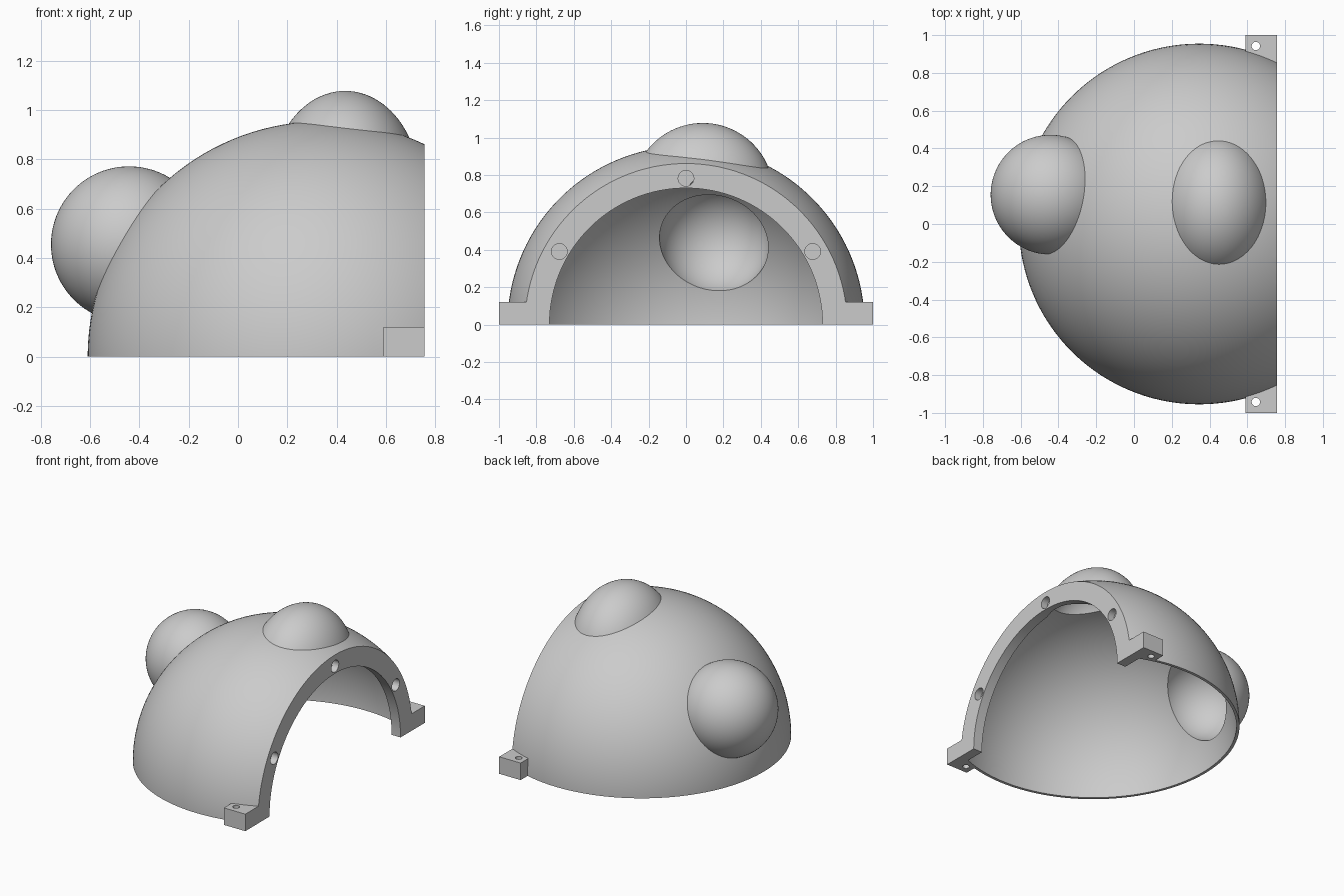
import bpy
import math

cube = bpy.data.objects.get("Cube")
if cube:
    bpy.data.objects.remove(cube, do_unlink=True)

DOME = (0.345, 0, 0)      # centre of the dome
FACE_X = 0.757            # flat open end
WALL = 0.02               # shell thickness

grey = bpy.data.materials.new("plain grey")
grey.use_nodes = True
grey.diffuse_color = (0.6, 0.6, 0.6, 1)
grey.node_tree.nodes["Principled BSDF"].inputs["Base Color"].default_value = (0.6, 0.6, 0.6, 1)


def finish(name):
    obj = bpy.context.object
    obj.name = name
    obj.data.materials.append(grey)
    bpy.ops.object.transform_apply(location=True, rotation=True, scale=True)
    return obj


def ball(name, centre, radii, segments=96):
    bpy.ops.mesh.primitive_uv_sphere_add(segments=segments, ring_count=segments // 2 - 1,
                                         radius=1, location=centre)
    bpy.context.object.scale = radii
    return finish(name)


def box(name, low, high):
    bpy.ops.mesh.primitive_cube_add(size=1, location=[(a + b) / 2 for a, b in zip(low, high)])
    bpy.context.object.scale = [b - a for a, b in zip(low, high)]
    return finish(name)


def rod(name, centre, radius, depth, along_x=False, sides=32):
    turn = (0, math.pi / 2, 0) if along_x else (0, 0, 0)
    bpy.ops.mesh.primitive_cylinder_add(vertices=sides, radius=radius, depth=depth,
                                        location=centre, rotation=turn)
    return finish(name)


def combine(target, other, operation):
    """Apply a boolean to target and discard the helper."""
    other.hide_render = True
    mod = target.modifiers.new("combine", "BOOLEAN")
    mod.operation, mod.object, mod.solver = operation, other, "EXACT"
    bpy.context.view_layer.objects.active = target
    bpy.ops.object.modifier_apply(modifier=mod.name)
    bpy.data.objects.remove(other, do_unlink=True)


# Solid dome and its hollow, the hollow stopping short to leave an end ring
shell = ball("dome_shell", DOME, [0.955] * 3, 144)
hollow = ball("hollow", DOME, [0.955 - WALL] * 3, 144)
combine(hollow, box("hollow_limit", (FACE_X - 0.07, -2, -2), (3, 2, 2)), "DIFFERENCE")

# Side bulge and top bulge, hollow like the dome
bulges = [((-0.442, 0.155, 0.455), (0.317, 0.317, 0.317)),
          ((0.435, 0.09, 0.7), (0.3, 0.378, 0.378))]
for centre, radii in bulges:
    combine(shell, ball("bulge", centre, radii), "UNION")
    combine(hollow, ball("bulge_hollow", centre, [r - WALL for r in radii]), "UNION")

# Mounting tabs at both feet
for side in (-1, 1):
    low, high = sorted((0.82 * side, side))
    combine(shell, box("tab", (0.59, low, -0.1), (FACE_X, high, 0.12)), "UNION")

# Hollow out, open the arch, trim the base and the end
combine(shell, hollow, "DIFFERENCE")
combine(shell, rod("arch_opening", (0.8, 0, 0), 0.73, 0.5, True, 128), "DIFFERENCE")
combine(shell, box("base_trim", (-2, -2, -2), (2, 2, 0)), "DIFFERENCE")
combine(shell, box("end_trim", (FACE_X, -2, -2), (2, 2, 2)), "DIFFERENCE")

# Bolt holes in the tabs and around the ring
for side in (-1, 1):
    combine(shell, rod("tab_hole", (0.645, 0.942 * side, 0.06), 0.022, 0.4), "DIFFERENCE")
for angle in (30, 90, 150):
    a = math.radians(angle)
    spot = (FACE_X, 0.782 * math.cos(a), 0.782 * math.sin(a))
    combine(shell, rod("ring_hole", spot, 0.042, 0.1, True), "DIFFERENCE")

bpy.ops.object.select_all(action="DESELECT")
shell.select_set(True)
bpy.context.view_layer.objects.active = shell
bpy.ops.object.shade_smooth_by_angle(angle=math.radians(25))
